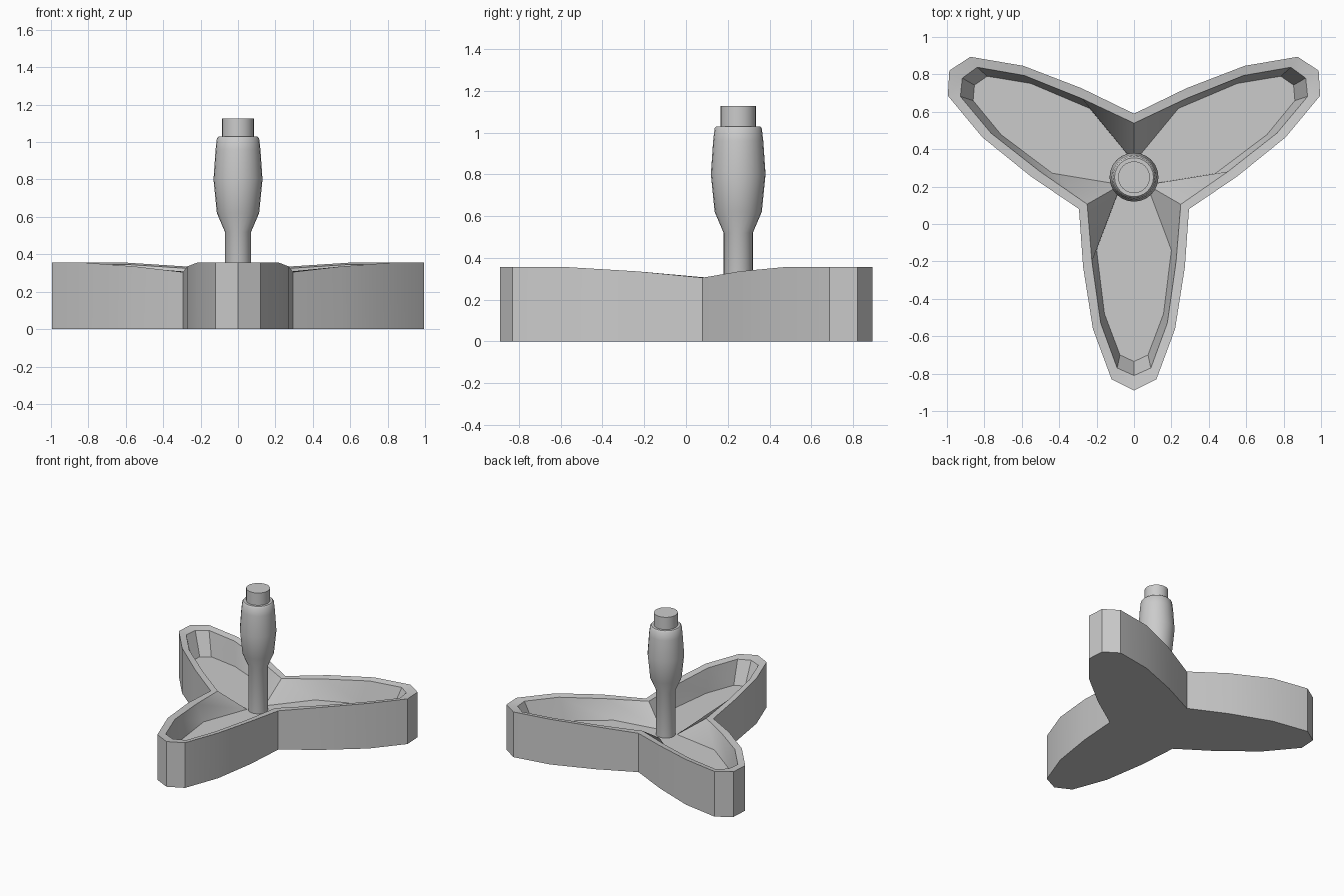
import bpy, bmesh
from math import pi, sin, cos, radians
from mathutils import Vector, Matrix

if "Cube" in bpy.data.objects:
    bpy.data.objects.remove(bpy.data.objects["Cube"])

CENTRE = Vector((0, 0.25, 0))


def finish(name, bm, angle):
    bmesh.ops.recalc_face_normals(bm, faces=bm.faces)
    mesh = bpy.data.meshes.new(name)
    bm.to_mesh(mesh)
    bm.free()
    ob = bpy.data.objects.new(name, mesh)
    ob.location = CENTRE
    bpy.context.collection.objects.link(ob)
    bpy.ops.object.select_all(action='DESELECT')
    ob.select_set(True)
    bpy.context.view_layer.objects.active = ob
    bpy.ops.object.shade_smooth_by_angle(angle=radians(angle))
    return ob


def tri_ring(bm, half):
    """Half an arm (inner corner to tip, arm along -y), mirrored and turned three times."""
    arm = half + [(-x, y, z) for x, y, z in half[-2:0:-1]]
    ring = []
    for k in range(3):
        turn = Matrix.Rotation(-k * 2 * pi / 3, 3, 'Z')
        ring += [bm.verts.new(turn @ Vector(p)) for p in arm]
    return ring


def bridge(bm, a, b):
    n = len(a)
    for i in range(n):
        j = (i + 1) % n
        bm.faces.new((a[i], a[j], b[j], b[i]))


# three-armed tray: outer wall, rounded rim, sloping basin wall, floor
outer = [(0.294, -0.17), (0.272, -0.48), (0.22, -0.81), (0.12, -1.08), (0, -1.14)]
heights = [0.305, 0.335, 0.355, 0.355, 0.355]
FLOOR = 0.17
profiles = [
    [(x, y, 0) for x, y in outer],
    [(x, y, h) for (x, y), h in zip(outer, heights)],
    [(0.25, -0.145, 0.305), (0.225, -0.45, 0.325), (0.178, -0.78, 0.345),
     (0.09, -1.02, 0.345), (0, -1.06, 0.345)],
    [(0.069, -0.04, FLOOR), (0.2, -0.39, FLOOR), (0.158, -0.73, FLOOR),
     (0.075, -0.95, FLOOR), (0, -0.985, FLOOR)],
]
bm = bmesh.new()
rings = [tri_ring(bm, p) for p in profiles]
for a, b in zip(rings, rings[1:]):
    bridge(bm, a, b)
bm.faces.new(rings[0])
bm.faces.new(rings[-1])
finish("three_armed_tray", bm, 40)

# turned handle rising from the middle of the tray
profile = [(0.07, 0.1), (0.07, 0.52), (0.113, 0.62), (0.131, 0.80), (0.12, 0.96),
           (0.113, 1.02), (0.104, 1.03), (0.085, 1.03), (0.085, 1.127)]
SIDES = 24
bm = bmesh.new()
rings = [[bm.verts.new((r * cos(2 * pi * i / SIDES), r * sin(2 * pi * i / SIDES), z))
          for i in range(SIDES)] for r, z in profile]
for a, b in zip(rings, rings[1:]):
    bridge(bm, a, b)
bm.faces.new(rings[0])
bm.faces.new(rings[-1])
finish("handle", bm, 40)
